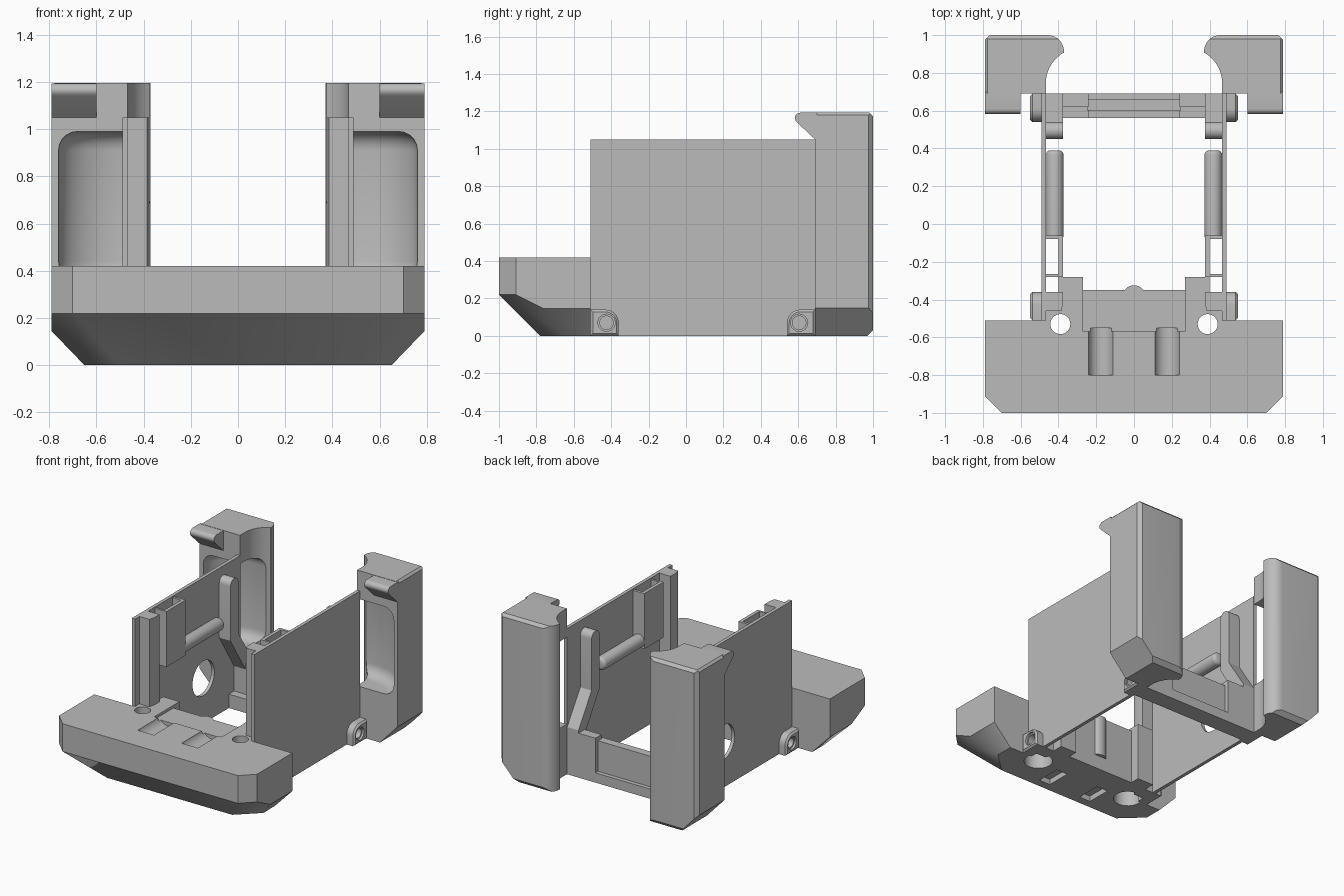
import bpy, bmesh, math
from mathutils import Vector

if "Cube" in bpy.data.objects:
    bpy.data.objects.remove(bpy.data.objects["Cube"], do_unlink=True)

grey = bpy.data.materials.new("plain grey")
grey.use_nodes = True
grey.diffuse_color = (0.5, 0.5, 0.5, 1)
for node in grey.node_tree.nodes:
    if node.type == 'BSDF_PRINCIPLED':
        node.inputs["Base Color"].default_value = (0.5, 0.5, 0.5, 1)
parts = []


def finish(bm, name, helper=False):
    bmesh.ops.recalc_face_normals(bm, faces=bm.faces)
    mesh = bpy.data.meshes.new(name)
    bm.to_mesh(mesh)
    bm.free()
    obj = bpy.data.objects.new(name, mesh)
    bpy.context.scene.collection.objects.link(obj)
    mesh.materials.append(grey)
    if helper:
        obj.hide_render = True
    else:
        parts.append(obj)
    return obj


def prism_bm(axis, pts, lo, hi):
    # Extrude a flat outline along one axis
    place = {'x': lambda a, b, c: (c, a, b),
             'y': lambda a, b, c: (a, c, b),
             'z': lambda a, b, c: (a, b, c)}[axis]
    bm = bmesh.new()
    face = bm.faces.new([bm.verts.new(place(a, b, lo)) for a, b in pts])
    ext = bmesh.ops.extrude_face_region(bm, geom=[face])
    shift = Vector(place(0, 0, hi - lo))
    bmesh.ops.translate(bm, vec=shift,
                        verts=[v for v in ext['geom'] if isinstance(v, bmesh.types.BMVert)])
    bmesh.ops.recalc_face_normals(bm, faces=bm.faces)
    return bm


def prism(name, axis, pts, lo, hi, helper=False):
    return finish(prism_bm(axis, pts, lo, hi), name, helper)


def box(name, x, y, z, helper=False):
    pts = [(x[0], y[0]), (x[1], y[0]), (x[1], y[1]), (x[0], y[1])]
    return prism(name, 'z', pts, z[0], z[1], helper)


def arc(cx, cy, rx, ry, start, end, n=10):
    angles = [math.radians(start + (end - start) * i / n) for i in range(n + 1)]
    return [(cx + rx * math.cos(t), cy + ry * math.sin(t)) for t in angles]


def circle(cx, cy, r, n=32):
    return arc(cx, cy, r, r, 0, 360, n)[:-1]


def bake(obj):
    graph = bpy.context.evaluated_depsgraph_get()
    graph.update()
    mesh = bpy.data.meshes.new_from_object(obj.evaluated_get(graph))
    obj.modifiers.clear()
    obj.data = mesh


def cut(obj, cutter):
    mod = obj.modifiers.new("cut", 'BOOLEAN')
    mod.operation, mod.solver, mod.object = 'DIFFERENCE', 'EXACT', cutter
    bake(obj)
    bpy.data.objects.remove(cutter, do_unlink=True)


def mirror(obj):
    obj.modifiers.new("mirror", 'MIRROR').use_bisect_axis[0] = False
    bake(obj)


def slice_off(bm, co, normal):
    bmesh.ops.bisect_plane(bm, geom=bm.verts[:] + bm.edges[:] + bm.faces[:], dist=1e-5,
                           plane_co=co, plane_no=normal, clear_outer=True)
    bmesh.ops.holes_fill(bm, edges=[e for e in bm.edges if e.is_boundary], sides=0)


# Front bumper: chamfered block
bm = bmesh.new()
for s in (-1, 1):
    for p in [(.79, -.51, .42), (.79, -.91, .42), (.70, -1, .42), (.79, -.91, .22),
              (.70, -1, .22), (.79, -.76, .145), (.79, -.51, .145), (.65, -.51, 0),
              (.65, -.64, 0), (.5, -.78, 0)]:
        bm.verts.new((s * p[0], p[1], p[2]))
hull = bmesh.ops.convex_hull(bm, input=bm.verts[:])
bmesh.ops.dissolve_limit(bm, angle_limit=.02, verts=bm.verts[:], edges=bm.edges[:])
bumper = finish(bm, "front_bumper")
cut(bumper, box("step_cutter", (-.27, .27), (-.57, -.45), (.40, .6), True))
for s in (-1, 1):
    cut(bumper, prism("channel_cutter", 'y', circle(s * .175, .44, .068), -.80, -.55, True))
    cut(bumper, box("slit_cutter", sorted((s * .13, s * .22)), (-.72, -.54), (-.1, .04), True))

# Front wall and its small latch bump
box("front_wall", (-.275, .275), (-.51, -.35), (0, .40))
prism("latch_bump", 'z', arc(0, -.36, .05, .035, 0, 180), .1, .40)

# Corner blocks behind the bumper
corner = prism("front_corner_block", 'z',
               [(.27, -.51), (.47, -.51), (.47, -.36), (.40, -.36), (.40, -.28), (.27, -.28)],
               0, .42)
mirror(corner)

# Vertical screw holes with wide lower bores
for s in (-1, 1):
    for target in (bumper, corner):
        cut(target, prism("hole_cutter", 'z', circle(s * .39, -.53, .053), -.1, .6, True))
        cut(target, prism("bore_cutter", 'z', circle(s * .39, -.53, .095), -.1, .15, True))

# Side plates, one with a round opening
for s, side in ((-1, "right"), (1, "left")):
    plate = box(side + "_side_plate", sorted((s * .465, s * .49)), (-.51, .69), (0, 1.05))
    if s < 0:
        cut(plate, prism("opening_cutter", 'x', circle(.27, .325, .125), -.6, -.3, True))

# Column at the front of each plate
mirror(prism("front_column", 'z', [(.385, -.46), (.47, -.46), (.47, -.36), (.375, -.36),
                                   (.375, -.42)], 0, 1.05))

# Open pocket on the inner side of each plate
mirror(prism("pocket_wall", 'z',
             [(.47, -.28), (.375, -.28), (.375, -.06), (.47, -.06), (.47, -.08), (.40, -.08),
              (.40, -.265), (.47, -.265)], .64, 1.04))

# Horizontal round bar with a domed end
bm = prism_bm('y', circle(.42, .69, .047, 24), -.07, .39)
end_edges = [e for e in bm.edges if all(v.co.y > .38 for v in e.verts)]
bmesh.ops.bevel(bm, geom=end_edges, offset=.025, segments=4, profile=.5, affect='EDGES')
mirror(finish(bm, "round_bar"))

# Bent guide rib: upright, then leaning back
mirror(prism("guide_rib", 'x',
             [(.62, .28), (.69, .28), (.69, .34), (.54, .57)]
             + arc(.495, .94, .045, .045, 0, 180) + [(.45, .55)], .375, .47))

# Rear cross wall
box("rear_wall_centre", (-.25, .25), (.60, .66), (0, .29))
box("rear_wall_sill", (-.25, .25), (.56, .69), (0, .07))
mirror(box("rear_wall_side", (.24, .47), (.62, .69), (0, .32)))
mirror(box("rear_wall_foot", (.24, .47), (.56, .63), (0, .10)))

# Drilled lugs on the outside of the plates
rear_lug = [(.69, 0), (.69, .14)] + arc(.61, .07, .07, .07, 90, 180, 8) + [(.54, 0)]
for name, flip, hole in (("rear_lug", 1, .605), ("front_lug", -1, -.425)):
    pts = [(y, z) if flip > 0 else (.18 - y, z) for y, z in rear_lug]
    bm = prism_bm('x', pts, .48, .55)
    rim = [e for e in bm.edges if all(v.co.x > .54 for v in e.verts)]
    bmesh.ops.bevel(bm, geom=rim, offset=.012, segments=1, affect='EDGES')
    lug = finish(bm, name)
    cut(lug, prism("lug_hole_cutter", 'x', circle(hole, .07, .036, 24), .495, .7, True))
    cut(lug, prism("lug_sink_cutter", 'x', circle(hole, .07, .046, 24), .535, .7, True))
    mirror(lug)

# Rear pillars with a scooped inner side
outline = [(.79, .69), (.79, .975), (.765, 1.0)]
outline += arc(.455, .91, .085, .09, 90, 183, 8)
outline += arc(.27, .745, .197, .19, 58, 0, 10) + [(.467, .69)]
bm = prism_bm('z', outline, 0, 1.195)
slice_off(bm, (.79, .8, .15), (.15, 0, -.14))
slice_off(bm, (.7, 1, .03), (0, 1, -1))
slice_off(bm, (.7, 1, 1.175), (0, 1, 1))
slice_off(bm, (.79, .8, 1.18), (1, 0, 1))
pillar = finish(bm, "rear_pillar")

# Curved window from the pillar's front to its inner side
bm = prism_bm('z', [(.40, .55), (.76, .55)] + arc(.47, .69, .29, .2, 0, 90, 16) + [(.40, .89)],
              .36, .99)
caps = [e for e in bm.edges if abs(e.verts[0].co.z - e.verts[1].co.z) < 1e-4]
bmesh.ops.bevel(bm, geom=caps, offset=.08, segments=5, profile=.5, affect='EDGES')
cut(pillar, finish(bm, "window_cutter", True))
mirror(pillar)

# Hooks at the pillar tops
mirror(prism("pillar_hook", 'x',
             [(.70, 1.04), (.69, 1.05), (.595, 1.14)]
             + arc(.61, 1.165, .028, .028, 215, 90, 6) + [(.70, 1.193)], .60, .79))

# Smooth round surfaces, keep edges sharp
bpy.ops.object.select_all(action='DESELECT')
for obj in parts:
    obj.select_set(True)
bpy.context.view_layer.objects.active = parts[0]
bpy.ops.object.shade_smooth_by_angle(angle=math.radians(30))
